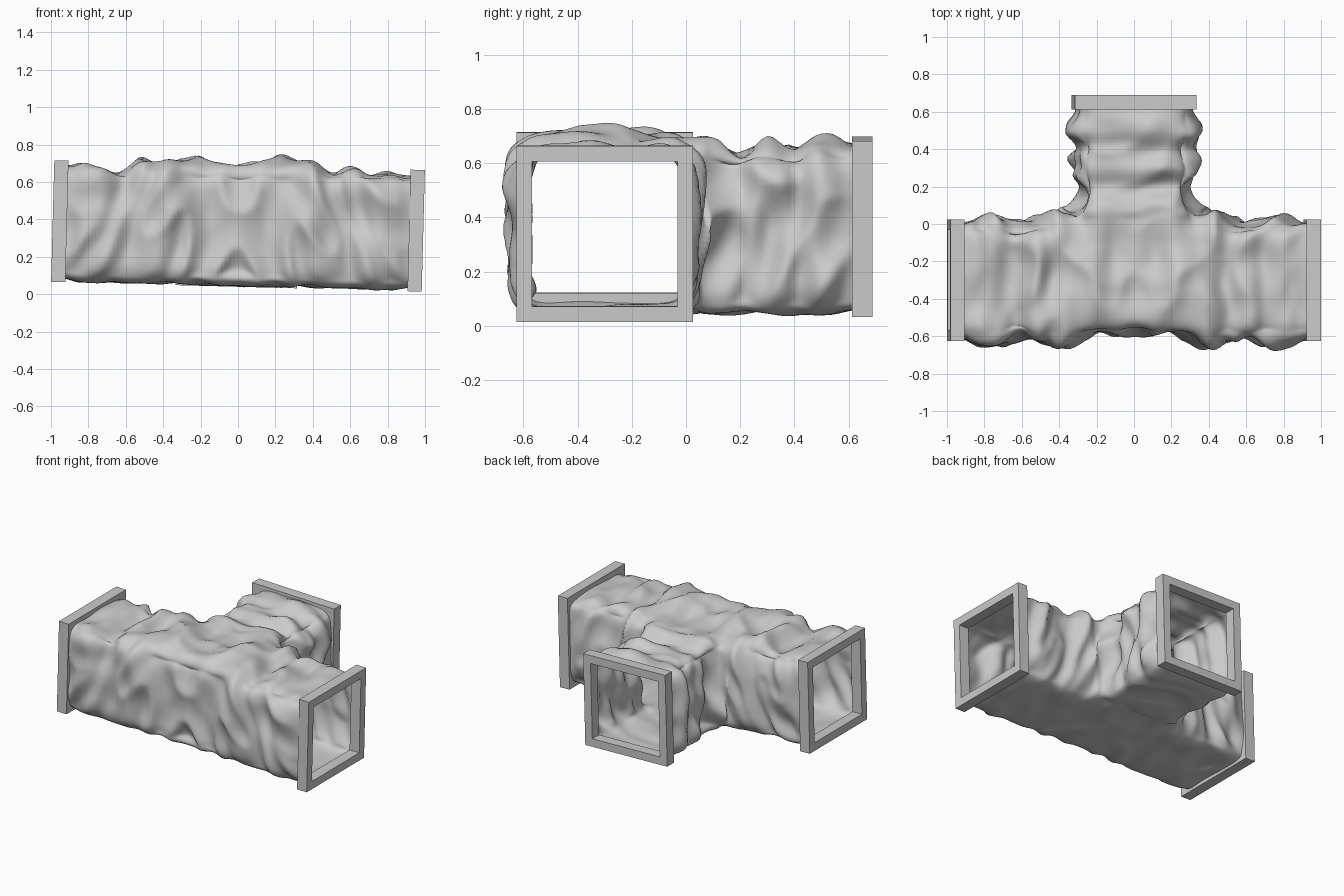
import bpy, bmesh, math
from mathutils import Matrix, Vector, noise

if "Cube" in bpy.data.objects:
    bpy.data.objects.remove(bpy.data.objects["Cube"])

# whole model leans slightly about its y axis
TILT = (Matrix.Translation((0, 0, 0.365)) @ Matrix.Rotation(math.radians(1.5), 4, 'Y')
        @ Matrix.Translation((0, 0, -0.365)))
S = 0.16                      # cell size of the coarse tunnel cage
ORG = Vector((-0.96, -0.62, 0.045))


def new_object(name, bm):
    me = bpy.data.meshes.new(name)
    bm.to_mesh(me)
    bm.free()
    ob = bpy.data.objects.new(name, me)
    bpy.context.collection.objects.link(ob)
    return ob


def lerp(table, t):
    for (a, va), (b, vb) in zip(table, table[1:]):
        if t <= b:
            f = min(1.0, max(0.0, (t - a) / (b - a)))
            f = f * f * (3 - 2 * f)
            return va + (vb - va) * f
    return table[-1][1]


# tunnel cage: T-shaped block of cells, open at the three ends
cells = {(i, j, k) for i in range(12) for j in range(4) for k in range(4)}
cells |= {(i, j, k) for i in range(4, 8) for j in range(4, 8) for k in range(4)}
bm = bmesh.new()
verts = {}


def corner(c):
    if c not in verts:
        verts[c] = bm.verts.new(ORG + Vector(c) * S)
    return verts[c]


for c in sorted(cells):
    for ax in range(3):
        for side in (0, 1):
            n = list(c)
            n[ax] += 1 if side else -1
            if tuple(n) in cells or n[0] in (-1, 12) or n[1] == 8:
                continue
            u, v = (ax + 1) % 3, (ax + 2) % 3
            quad = []
            for du, dv in ((0, 0), (1, 0), (1, 1), (0, 1)):
                p = list(c)
                p[ax] += side
                p[u] += du
                p[v] += dv
                quad.append(corner(tuple(p)))
            bm.faces.new(quad if side else quad[::-1])
tunnel = new_object("tunnel_wall", bm)

# round the cage
bpy.context.view_layer.objects.active = tunnel
tunnel.select_set(True)
sub = tunnel.modifiers.new("round", 'SUBSURF')
sub.levels = 3
bpy.ops.object.modifier_apply(modifier="round")

# rock relief: broad bulges read along each run, plus folded noise
FRONT = [(0, -.025), (.2, -.01), (.4, .05), (.6, -.01), (.75, .03), (.9, 0)]
ROOF = [(-.92, -.01), (-.83, .012), (-.65, -.05), (-.53, .03), (-.45, .01), (-.27, .05),
        (-.1, .01), (0, 0), (.27, .058), (.4, .03), (.5, -.015), (.6, .015), (.7, -.025),
        (.8, -.01), (.9, -.02)]
NECK = [(.05, 0), (.2, -.05), (.27, .01), (.36, .02), (.41, -.01), (.5, .04), (.62, 0)]
NECKTOP = [(.0, .0), (.1, .02), (.2, -.04), (.3, .015), (.4, -.035), (.5, .015), (.62, 0)]
bm = bmesh.new()
bm.from_mesh(tunnel.data)
bm.normal_update()
for v in bm.verts:
    x, y, z = v.co
    n = v.normal
    up = max(0, n.z)
    ax = math.sqrt(x * x + 0.004)
    # folds run across each tunnel, with a diagonal drift on the walls
    if y > 0.05:
        p = Vector((x * 0.7, y * 1.1, z * 0.7))
    else:
        p = Vector((ax * 1.15 + 0.35 * z, y * 0.7, z * 0.6 + x * 0.05))
    fold = 0.5 - abs(noise.noise(p * 4.2)) * 1.7
    d = 0.07 * (1 - 0.4 * up) * fold + 0.03 * noise.noise(p * 8) - 0.02
    branch = min(1, max(0, (y + 0.05) / 0.15))
    main = lerp(ROOF, x) * up + lerp(FRONT, abs(x)) * abs(n.y)
    neck = lerp(NECK, y) * abs(n.x) + lerp(NECKTOP, y) * up
    d += main * (1 - branch) + neck * branch
    # softened long edges
    d -= 0.05 * abs(n.z) * math.sqrt(max(0, 1 - n.z * n.z))
    # fillet where the branch meets the main tunnel
    d += 0.035 * math.exp(-((abs(x) - .32) ** 2 + (y - .02) ** 2) / 0.018) * (1 - abs(n.z))
    # calm floor, calm ends that tuck into the frames
    d *= 1 - 0.75 * min(1, max(0, -n.z * 1.3))
    end = min(0.96 - abs(x), 0.66 - y)
    e = min(1, max(0, (end - 0.01) / 0.1))
    d = d * (0.15 + 0.85 * e) - 0.022 * (1 - e)
    v.co += n * d
    # run the open ends out to the frame faces
    if abs(x) > 0.9:
        v.co.x = math.copysign(0.9 + (abs(x) - 0.9) * 1.45, x)
    if y > 0.6:
        v.co.y = 0.6 + (y - 0.6) * 1.45
bmesh.ops.smooth_vert(bm, verts=[v for v in bm.verts if not v.is_boundary], factor=0.5,
                      use_axis_x=True, use_axis_y=True, use_axis_z=True)
bm.transform(TILT)
bm.to_mesh(tunnel.data)
bm.free()
tunnel.data.polygons.foreach_set("use_smooth", [True] * len(tunnel.data.polygons))


# square end frames
def frame(name, centre, turn):
    bm = bmesh.new()
    rings = []
    for half, depth in ((.325, -.038), (.325, .038), (.268, .038), (.268, -.038)):
        rings.append([bm.verts.new((depth, half * a, half * b))
                      for a, b in ((-1, -1), (1, -1), (1, 1), (-1, 1))])
    for r in range(4):
        a, b = rings[r], rings[(r + 1) % 4]
        for i in range(4):
            j = (i + 1) % 4
            bm.faces.new((a[i], a[j], b[j], b[i]))
    bmesh.ops.recalc_face_normals(bm, faces=bm.faces)
    bm.transform(TILT @ Matrix.Translation(centre) @ Matrix.Rotation(turn, 4, 'Z'))
    return new_object(name, bm)


frame("left_frame", (-.953, -.30, .365), 0)
frame("right_frame", (.953, -.30, .365), 0)
frame("back_frame", (0, .651, .365), math.pi / 2)
